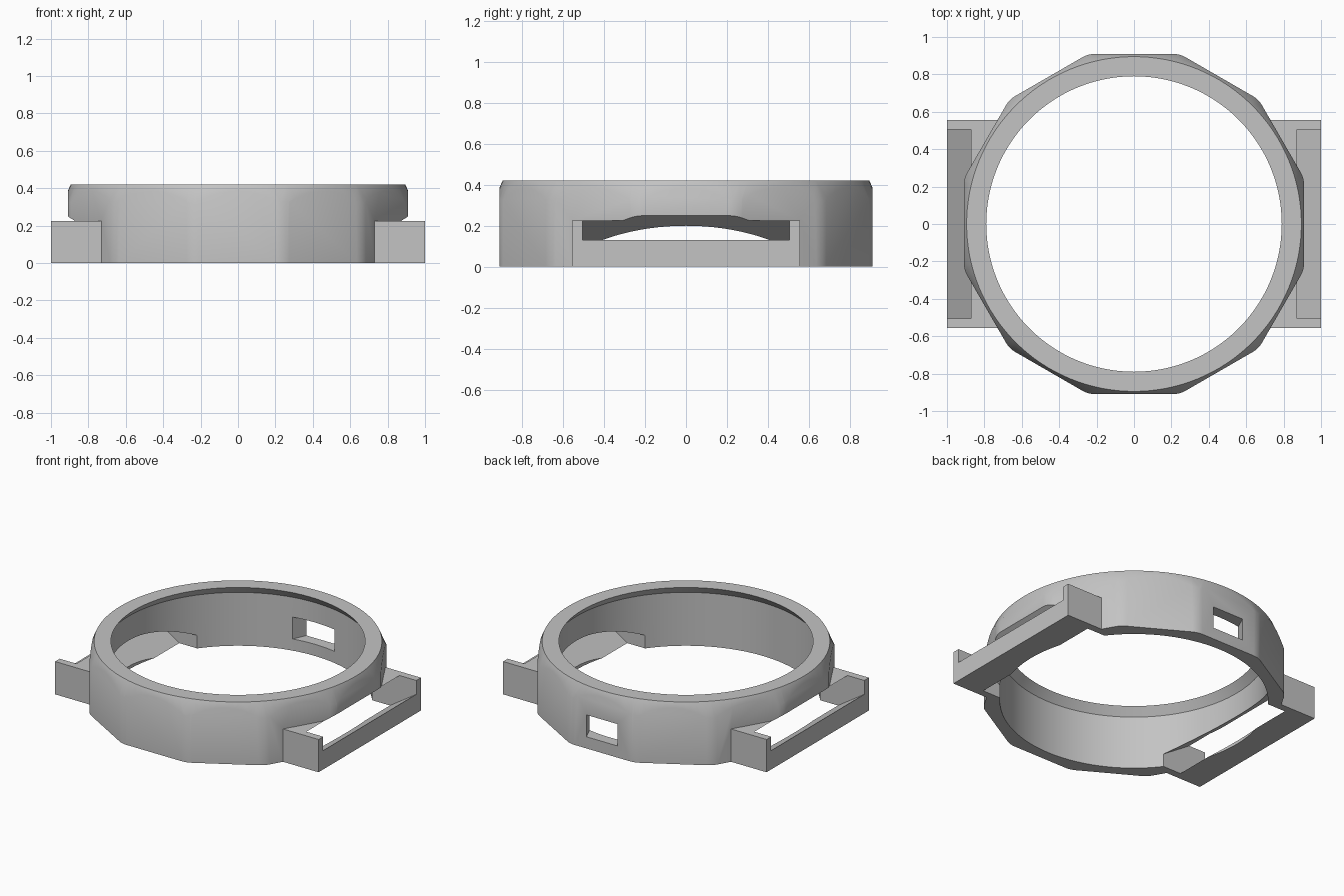
import bpy, bmesh
from math import cos, sin, tan, pi

if "Cube" in bpy.data.objects:
    bpy.data.objects.remove(bpy.data.objects["Cube"])

HEIGHT, FLAT, BORE = 0.42, 0.91, 0.834

grey = bpy.data.materials.new("light grey")
grey.use_nodes = True
grey.diffuse_color = (0.55, 0.55, 0.55, 1)
grey.node_tree.nodes["Principled BSDF"].inputs["Base Color"].default_value = grey.diffuse_color


def loft(name, rings, round_corners=0):
    """Closed solid skinned through matching rings, with flat caps."""
    bm = bmesh.new()
    loops = [[bm.verts.new(p) for p in ring] for ring in rings]
    n = len(loops[0])
    for a, b in zip(loops, loops[1:]):
        for i in range(n):
            j = (i + 1) % n
            bm.faces.new((a[i], a[j], b[j], b[i]))
    bm.faces.new(loops[0])
    bm.faces.new(loops[-1])
    bmesh.ops.recalc_face_normals(bm, faces=bm.faces)
    if round_corners:
        upright = [e for e in bm.edges if abs(e.verts[0].co.z - e.verts[1].co.z) > 0.1]
        bmesh.ops.bevel(bm, geom=upright, offset=round_corners, segments=4,
                        profile=0.5, affect='EDGES')
    mesh = bpy.data.meshes.new(name)
    bm.to_mesh(mesh)
    bm.free()
    mesh.materials.append(grey)
    obj = bpy.data.objects.new(name, mesh)
    bpy.context.collection.objects.link(obj)
    return obj


def circle(r, z, n, turn=0.0):
    return [(r * cos(turn + 2 * pi * i / n), r * sin(turn + 2 * pi * i / n), z)
            for i in range(n)]


def revolve(name, profile):
    return loft(name, [circle(r, z, 128) for r, z in profile])


def combine(target, tool, operation):
    bpy.context.view_layer.objects.active = target
    mod = target.modifiers.new(tool.name, 'BOOLEAN')
    mod.operation, mod.solver, mod.object = operation, 'EXACT', tool
    bpy.ops.object.modifier_apply(modifier=mod.name)
    bpy.data.objects.remove(tool)


# Twelve-sided case with softened corners
case = loft("case_ring", [circle(FLAT / cos(pi / 12), z, 12, pi / 12) for z in (0, HEIGHT)], 0.035)

# Conical chamfer around the top rim
combine(case, revolve("rim_chamfer", [(0.97, -0.1), (0.97, 0.245), (0.895, HEIGHT), (0.886, 0.441)]),
        'INTERSECT')

# Strap lugs on both sides
lug_plan = [(-1, -0.555), (1, -0.555), (1, 0.555), (-1, 0.555)]
combine(case, loft("lugs", [[(x, y, z) for x, y in lug_plan] for z in (0, 0.225)]), 'UNION')

# Bore with a lip that narrows towards the top
combine(case, revolve("bore", [(BORE, -0.1), (BORE, 0.366), (0.79, HEIGHT), (0.774, 0.44)]),
        'DIFFERENCE')

# Slanted strap slots through lugs and wall
slope = 0.65
slot_side = [(0.6, slope * -0.2), (1.1, slope * 0.3),
             (1.1, 0.2 + slope * (1.1 - BORE)), (0.6, 0.2 + slope * (0.6 - BORE))]
for side in (-1, 1):
    slot = loft("strap_slot", [[(side * x, y, z) for x, z in slot_side] for y in (-0.505, 0.505)])
    combine(case, slot, 'DIFFERENCE')

# Tapered port in the back wall
port_plan = [(-0.19, 0.75), (0.19, 0.75), (0.1, 0.95), (-0.1, 0.95)]
combine(case, loft("port", [[(x, y, z) for x, y in port_plan] for z in (0.08, 0.23)]), 'DIFFERENCE')

# Smooth curved walls, crisp edges
bpy.ops.object.select_all(action='DESELECT')
case.select_set(True)
bpy.context.view_layer.objects.active = case
bpy.ops.object.shade_smooth_by_angle(angle=pi / 7)
